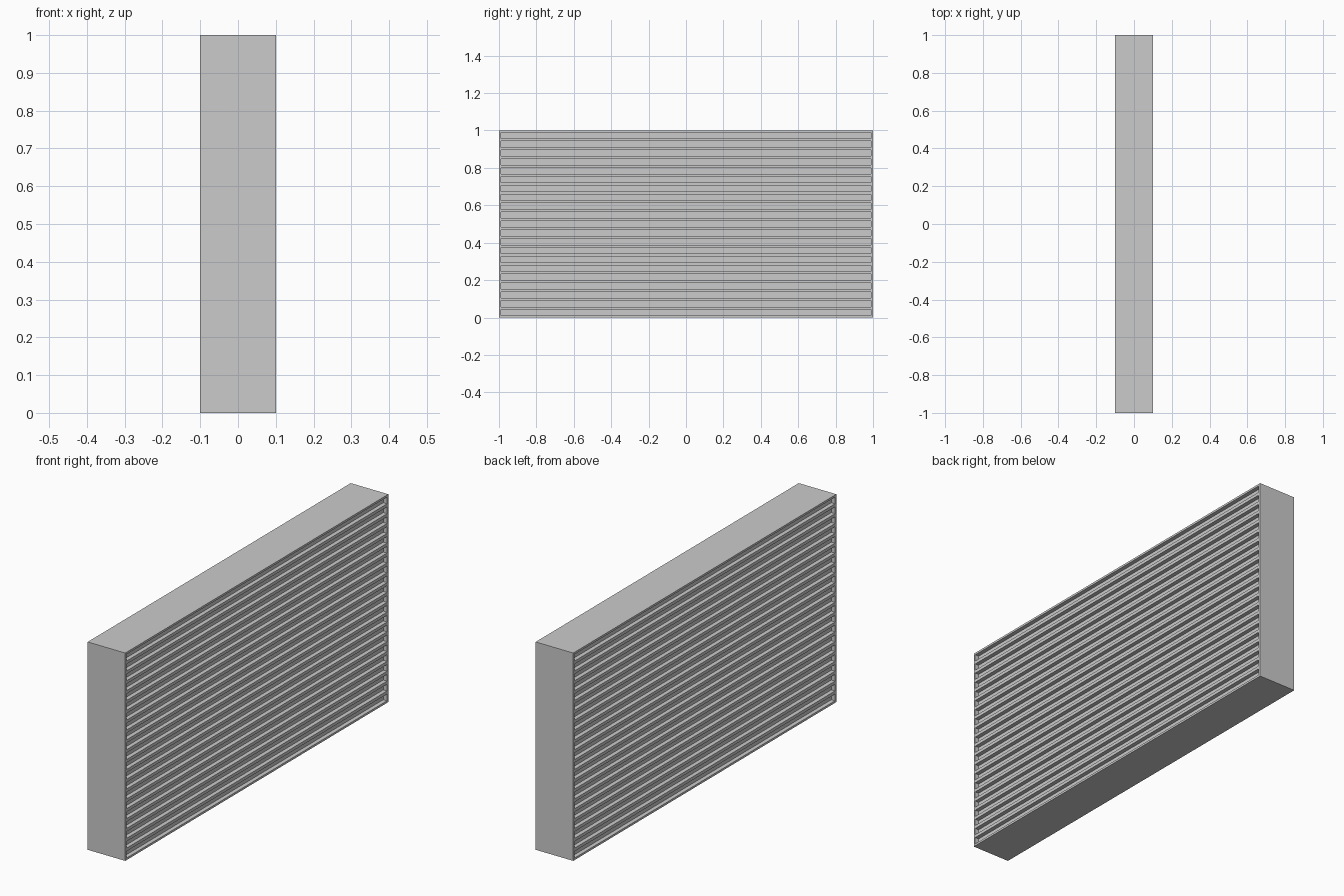
import bpy
import bmesh
from mathutils import Matrix, Vector

default = bpy.data.objects.get("Cube")
if default:
    bpy.data.objects.remove(default, do_unlink=True)

# Overall size, rim width and slot layout
WIDTH, LENGTH, HEIGHT = 0.2, 2.0, 1.0
RIM, DEPTH = 0.01, 0.02
SLOTS, BAR = 21, 0.015
slot_height = (HEIGHT - 2 * RIM - (SLOTS - 1) * BAR) / SLOTS
pitch = slot_height + BAR

# Plain grey material
grey = bpy.data.materials.new("light_grey")
grey.use_nodes = True
colour = (0.6, 0.6, 0.6, 1.0)
grey.diffuse_color = colour
grey.node_tree.nodes["Principled BSDF"].inputs["Base Color"].default_value = colour


def slice_all(bm, point, normal):
    """Cut edge loops right round the body."""
    geom = bm.verts[:] + bm.edges[:] + bm.faces[:]
    bmesh.ops.bisect_plane(bm, geom=geom, plane_co=point, plane_no=normal, dist=1e-6)


# Solid block standing on the ground
bm = bmesh.new()
bmesh.ops.create_cube(bm, size=1.0)
bmesh.ops.scale(bm, vec=(WIDTH, LENGTH, HEIGHT), verts=bm.verts)
bmesh.ops.translate(bm, vec=(0, 0, HEIGHT / 2), verts=bm.verts)

# Cuts along the end rims and the edges of every slot
for side in (-1, 1):
    slice_all(bm, Vector((0, side * (LENGTH / 2 - RIM), 0)), Vector((0, 1, 0)))
slot_bottoms = [RIM + i * pitch for i in range(SLOTS)]
for z in slot_bottoms:
    slice_all(bm, Vector((0, 0, z)), Vector((0, 0, 1)))
    slice_all(bm, Vector((0, 0, z + slot_height)), Vector((0, 0, 1)))


def is_slot(face):
    centre = face.calc_center_median()
    return (abs(face.normal.x) > 0.9
            and abs(centre.y) < LENGTH / 2 - RIM
            and any(z < centre.z < z + slot_height for z in slot_bottoms))


# Sink the slots on both broad sides, leaving the bars and rim proud
bm.normal_update()
bmesh.ops.inset_individual(bm, faces=[f for f in bm.faces if is_slot(f)],
                           thickness=0.0, depth=-DEPTH)
bm.normal_update()

mesh = bpy.data.meshes.new("slatted_panel")
bm.to_mesh(mesh)
bm.free()
mesh.materials.append(grey)
panel = bpy.data.objects.new("slatted_panel", mesh)
bpy.context.collection.objects.link(panel)
